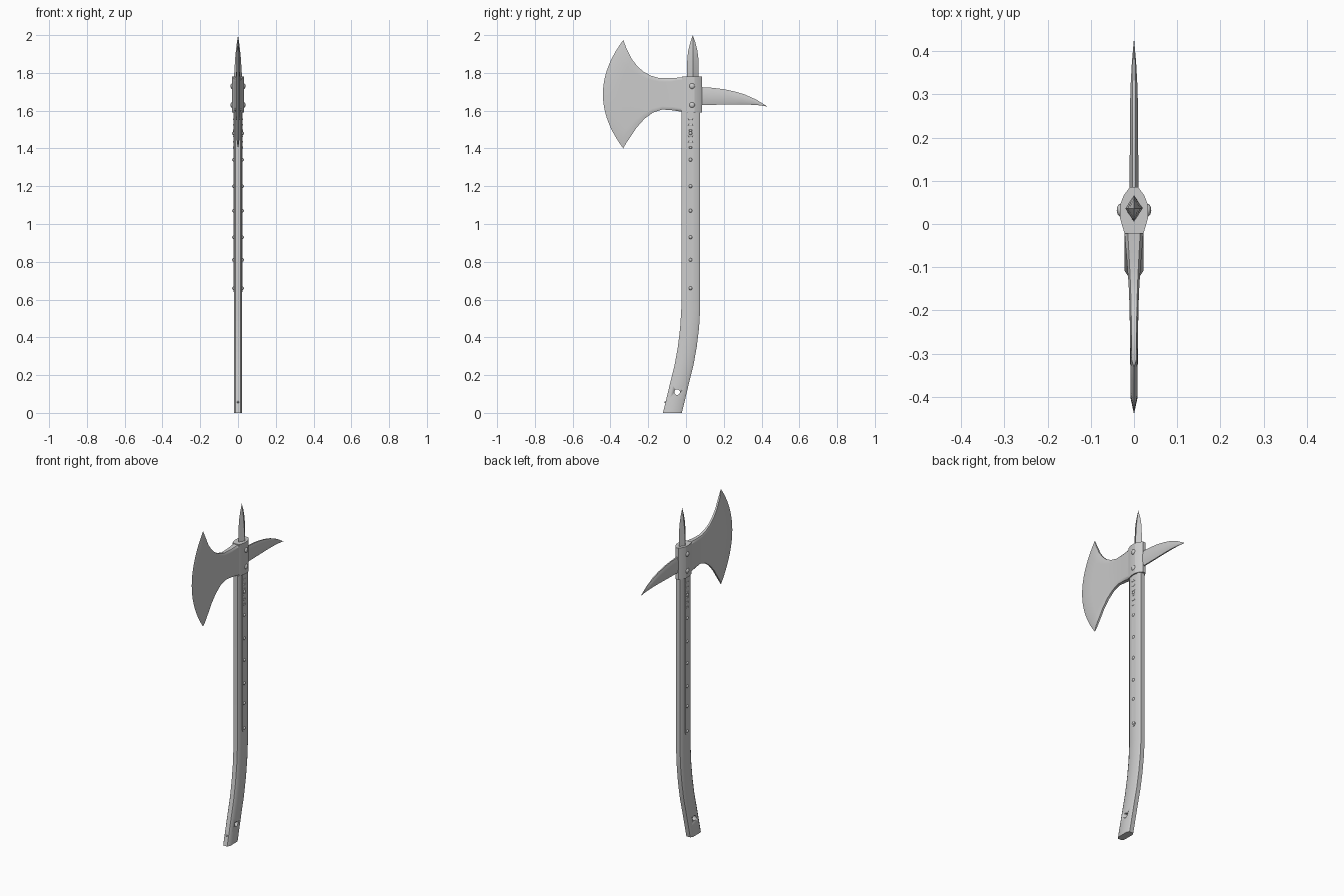
import bpy, bmesh, math
from mathutils import Matrix

if "Cube" in bpy.data.objects:
    bpy.data.objects.remove(bpy.data.objects["Cube"])


def finish(name, bm, angle=35):
    bmesh.ops.remove_doubles(bm, verts=bm.verts, dist=1e-5)
    bmesh.ops.recalc_face_normals(bm, faces=bm.faces)
    me = bpy.data.meshes.new(name)
    bm.to_mesh(me)
    bm.free()
    ob = bpy.data.objects.new(name, me)
    bpy.context.collection.objects.link(ob)
    bpy.ops.object.select_all(action='DESELECT')
    ob.select_set(True)
    bpy.context.view_layer.objects.active = ob
    bpy.ops.object.shade_smooth_by_angle(angle=math.radians(angle))
    return ob


def loft(name, rings, cap_end=True, angle=35):
    """Skin a list of equal-length rings of points."""
    bm = bmesh.new()
    vs = [[bm.verts.new(p) for p in r] for r in rings]
    n = len(rings[0])
    for a, b in zip(vs, vs[1:]):
        for i in range(n):
            j = (i + 1) % n
            bm.faces.new((a[i], a[j], b[j], b[i]))
    bm.faces.new(vs[0])
    if cap_end:
        bm.faces.new(vs[-1])
    return finish(name, bm, angle)


def both_sides(pts):
    """Close a half outline (x > 0) by mirroring it across x = 0."""
    return pts + [(-p[0], *p[1:]) for p in reversed(pts)]


def rivet(name, x, y, z, r, h):
    bm = bmesh.new()
    m = Matrix.Translation((x, y, z)) @ Matrix.Diagonal((h, r, r, 1)) @ Matrix.Rotation(math.pi / 2, 4, 'Y')
    bmesh.ops.create_uvsphere(bm, u_segments=12, v_segments=8, radius=1, matrix=m)
    return finish(name, bm, 60)


# Curved wooden haft, chamfered section
centres = [(0, -.072), (.07, -.055), (.15, -.036), (.25, -.011), (.35, .007),
           (.45, .019), (.55, .025), (1.65, .025)]
section = both_sides([(.013, -.05), (.022, -.036), (.022, .036), (.013, .05)])
haft = loft("haft", [[(x, y + cy, z) for x, y in section] for z, cy in centres])

# Lanyard hole drilled through the haft
bm = bmesh.new()
bmesh.ops.create_cone(bm, cap_ends=True, segments=16, radius1=.015, radius2=.015, depth=.2,
                      matrix=Matrix.Translation((0, -.047, .11)) @ Matrix.Rotation(math.pi / 2, 4, 'Y'))
cutter = finish("hole_cutter", bm)
cutter.hide_render = True
mod = haft.modifiers.new("hole", 'BOOLEAN')
mod.operation, mod.object, mod.solver = 'DIFFERENCE', cutter, 'EXACT'
bpy.context.view_layer.objects.active = haft
bpy.ops.object.modifier_apply(modifier="hole")
bpy.data.objects.remove(cutter)

# Small nail at the front of the grip
nail = rivet("grip_nail", 0, -.109, .057, .005, .006)

# Socket of the head
half = [(.022, -.022), (.032, .012), (.032, .045), (.024, .066), (.009, .086)]
loft("socket", [[(x, y, z) for x, y in both_sides(half)] for z in (1.59, 1.78)], angle=20)

# Axe blade: columns from socket to edge
# (top y, top z, bottom y, bottom z, bulge, half thickness)
columns = [(-.01, 1.777, -.01, 1.592, 0, .023), (-.08, 1.772, -.07, 1.602, 0, .017),
           (-.14, 1.772, -.125, 1.606, .002, .0125), (-.185, 1.785, -.175, 1.59, .008, .0105),
           (-.225, 1.806, -.22, 1.557, .02, .0095), (-.258, 1.836, -.26, 1.512, .036, .009),
           (-.287, 1.873, -.29, 1.467, .055, .0085), (-.316, 1.932, -.317, 1.428, .087, .008),
           (-.332, 1.974, -.332, 1.40, .108, 0)]
N = 18
rings = []
for ty, tz, by, bz, bulge, thick in columns:
    pts = []
    for k in range(N + 1):
        t = k / N
        rim = .65 if k in (0, N) else 1
        pts.append((thick * rim, ty + (by - ty) * t - bulge * 4 * t * (1 - t), tz + (bz - tz) * t))
    rings.append(both_sides(pts))
loft("axe_blade", rings, cap_end=False)

# Rear beak: (y, top z, bottom z, half thickness)
beak = [(.07, 1.725, 1.63, .010), (.14, 1.721, 1.631, .010), (.204, 1.713, 1.632, .0095),
        (.26, 1.701, 1.633, .009), (.31, 1.686, 1.633, .0085), (.373, 1.658, 1.63, .005),
        (.431, 1.622, 1.622, 0)]
loft("rear_beak", [both_sides([(w * .4, y, t), (w, y, t * .75 + b * .25),
                               (w, y, t * .25 + b * .75), (w * .4, y, b)])
                   for y, t, b, w in beak], cap_end=False)

# Top spike with diamond section: (z, half width x, half width y)
spike = [(1.70, .021, .031), (1.80, .02, .031), (1.88, .015, .029), (1.92, .011, .024),
         (1.96, .006, .014), (2.0, 0, 0)]
loft("top_spike", [[(a, .036, z), (0, .036 + b, z), (-a, .036, z), (0, .036 - b, z)]
                   for z, a, b in spike], cap_end=False)

for side, s in (("right", 1), ("left", -1)):
    # Langet strip with rounded lower end
    outline = [(.024 + .016 * math.cos(a), .656 + .016 * math.sin(a))
               for a in [math.pi + math.pi * i / 8 for i in range(9)]]
    outline += [(.04, 1.6), (.008, 1.6)]
    loft(f"langet_{side}", [[(s * x, y, z) for y, z in outline] for x in (.018, .0245)])
    # Langet rivets
    for i, z in enumerate((.66, .81, .93, 1.07, 1.2, 1.34, 1.48)):
        rivet(f"langet_rivet_{side}_{i}", s * .0235, .024, z, .0095, .0075)
    # Decorative bars under the head
    for i in range(6):
        z = 1.405 + i * .03
        rivet(f"langet_bar_{side}_{i}", s * .024, .024, z, .005, .003).data.transform(
            Matrix.Translation((0, .024, 0)) @ Matrix.Diagonal((1, 3, 1, 1)) @ Matrix.Translation((0, -.024, 0)))
    # Socket rivets
    for i, z in enumerate((1.73, 1.63)):
        rivet(f"socket_rivet_{side}_{i}", s * .031, .032, z, .015, .009)
